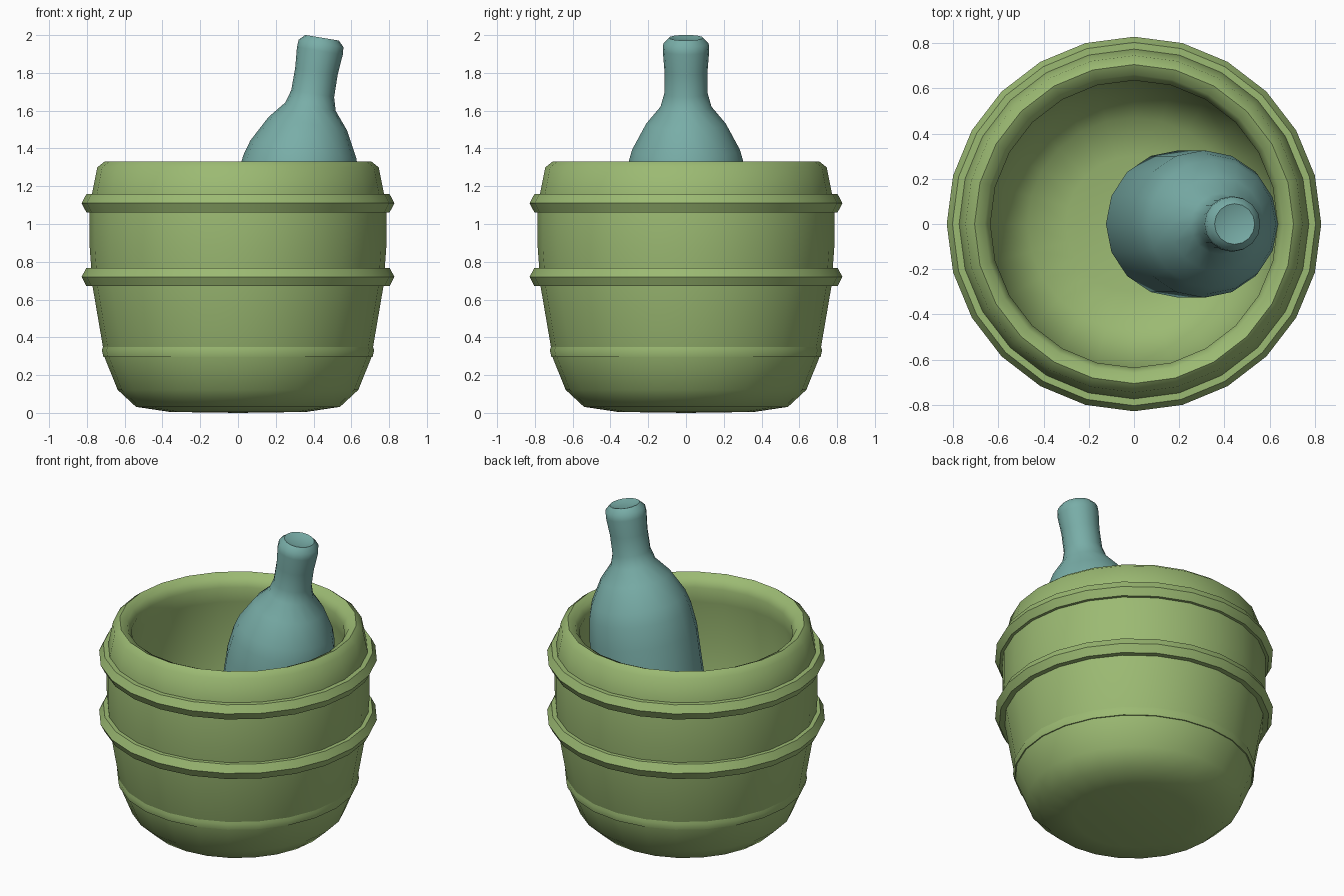
import bpy, bmesh, math
from mathutils import Matrix

if "Cube" in bpy.data.objects:
    bpy.data.objects.remove(bpy.data.objects["Cube"])


def material(name, color):
    m = bpy.data.materials.new(name)
    m.diffuse_color = color
    m.use_nodes = True
    m.node_tree.nodes["Principled BSDF"].inputs["Base Color"].default_value = m.diffuse_color
    return m


green = material("green", (0.33, 0.49, 0.17, 1))
teal = material("teal", (0.19, 0.42, 0.39, 1))


def lathe(name, profile, sides, mat, closed=False, angle=50, matrix=None):
    """Revolve (radius, z) points around z; radius 0 becomes a pole."""
    bm = bmesh.new()
    rings = []
    for r, z in profile:
        if r == 0:
            rings.append([bm.verts.new((0, 0, z))] * sides)
        else:
            rings.append([bm.verts.new((r * math.cos(a), r * math.sin(a), z))
                          for a in (2 * math.pi * i / sides for i in range(sides))])
    pairs = list(zip(rings, rings[1:]))
    if closed:
        pairs.append((rings[-1], rings[0]))
    for a, b in pairs:
        for i in range(sides):
            j = (i + 1) % sides
            bm.faces.new(list(dict.fromkeys((a[i], a[j], b[j], b[i]))))
    bmesh.ops.recalc_face_normals(bm, faces=bm.faces)
    if matrix:
        bm.transform(matrix)
    me = bpy.data.meshes.new(name)
    bm.to_mesh(me)
    bm.free()
    me.materials.append(mat)
    ob = bpy.data.objects.new(name, me)
    bpy.context.collection.objects.link(ob)
    bpy.ops.object.select_all(action='DESELECT')
    ob.select_set(True)
    bpy.context.view_layer.objects.active = ob
    bpy.ops.object.shade_smooth_by_angle(angle=math.radians(angle))
    return ob


# Bucket: outer wall, rolled rim, inner wall and floor
lathe("bucket", [
    (0, 0), (0.36, 0.005), (0.54, 0.032), (0.637, 0.122), (0.705, 0.29),
    (0.77, 0.67), (0.785, 0.875), (0.785, 1.06), (0.773, 1.16), (0.745, 1.30),
    (0.705, 1.332), (0.66, 1.31), (0.635, 1.26), (0.65, 1.16), (0.68, 0.9),
    (0.66, 0.6), (0.59, 0.28), (0.47, 0.14), (0.3, 0.105), (0, 0.1)], 24, green)

# Hoops around the bucket
for name, z in (("middle_hoop", 0.72), ("upper_hoop", 1.11)):
    lathe(name, [(0.75, z - 0.048), (0.803, z - 0.048), (0.828, z),
                 (0.803, z + 0.048), (0.75, z + 0.048)], 24, green, closed=True)
lathe("lower_hoop", [(0.67, 0.297), (0.713, 0.297), (0.721, 0.333),
                     (0.70, 0.39), (0.67, 0.39)], 24, green, closed=True)

# Bottle leaning on the rim: profile measured down from the mouth
bottle = [(0, 0.012), (0.05, 0.012), (0.09, 0), (0.12, 0.03), (0.123, 0.07),
          (0.114, 0.18), (0.115, 0.30), (0.135, 0.37), (0.21, 0.46), (0.285, 0.60),
          (0.308, 0.68), (0.326, 0.82), (0.326, 1.5), (0.30, 1.62), (0.22, 1.68), (0, 1.68)]
lean = Matrix.Translation((0.445, 0, 1.986)) @ Matrix.Rotation(math.radians(9.5), 4, 'Y')
lathe("bottle", [(r, -s) for r, s in bottle], 16, teal, matrix=lean)
